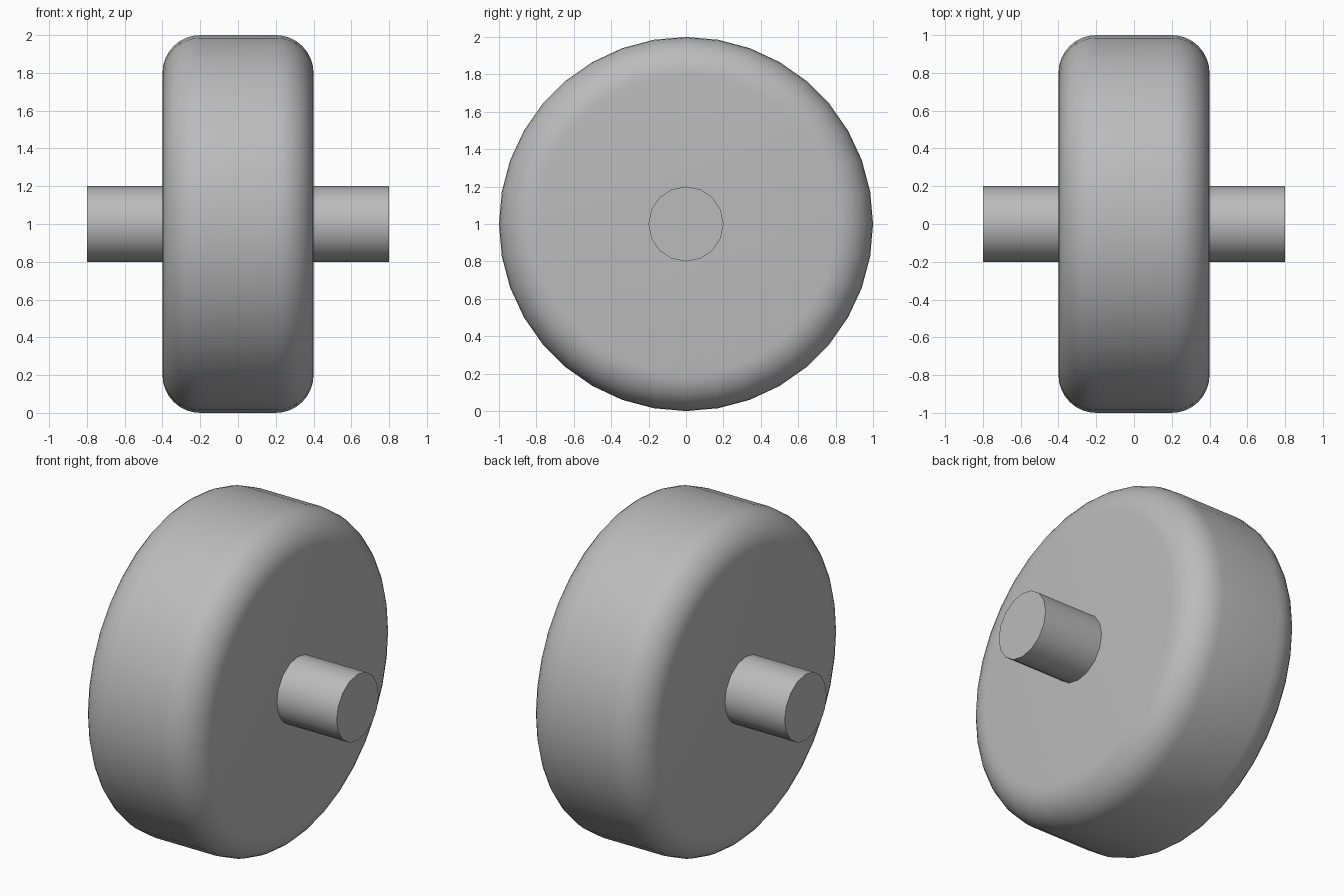
import bpy
import math

cube = bpy.data.objects.get("Cube")
if cube:
    bpy.data.objects.remove(cube, do_unlink=True)

grey = bpy.data.materials.new("plain_grey")
grey.use_nodes = True
colour = (0.5, 0.5, 0.5, 1)
grey.diffuse_color = colour
grey.node_tree.nodes["Principled BSDF"].inputs["Base Color"].default_value = colour


def cylinder_along_x(name, radius, length, sides):
    bpy.ops.mesh.primitive_cylinder_add(
        vertices=sides, radius=radius, depth=length,
        location=(0, 0, 1), rotation=(0, math.pi / 2, 0))
    obj = bpy.context.object
    obj.name = name
    obj.data.materials.append(grey)
    return obj


# Wheel with generously rounded rims
wheel = cylinder_along_x("wheel", 1.0, 0.8, 36)
bevel = wheel.modifiers.new("rounded_rims", 'BEVEL')
bevel.width = 0.2
bevel.segments = 8
bevel.limit_method = 'ANGLE'
bevel.angle_limit = math.radians(60)
bpy.ops.object.modifier_apply(modifier=bevel.name)
bpy.ops.object.shade_smooth_by_angle(angle=math.radians(30))

# Axle running through the wheel
axle = cylinder_along_x("axle", 0.2, 1.6, 16)
bpy.ops.object.shade_smooth_by_angle(angle=math.radians(30))
